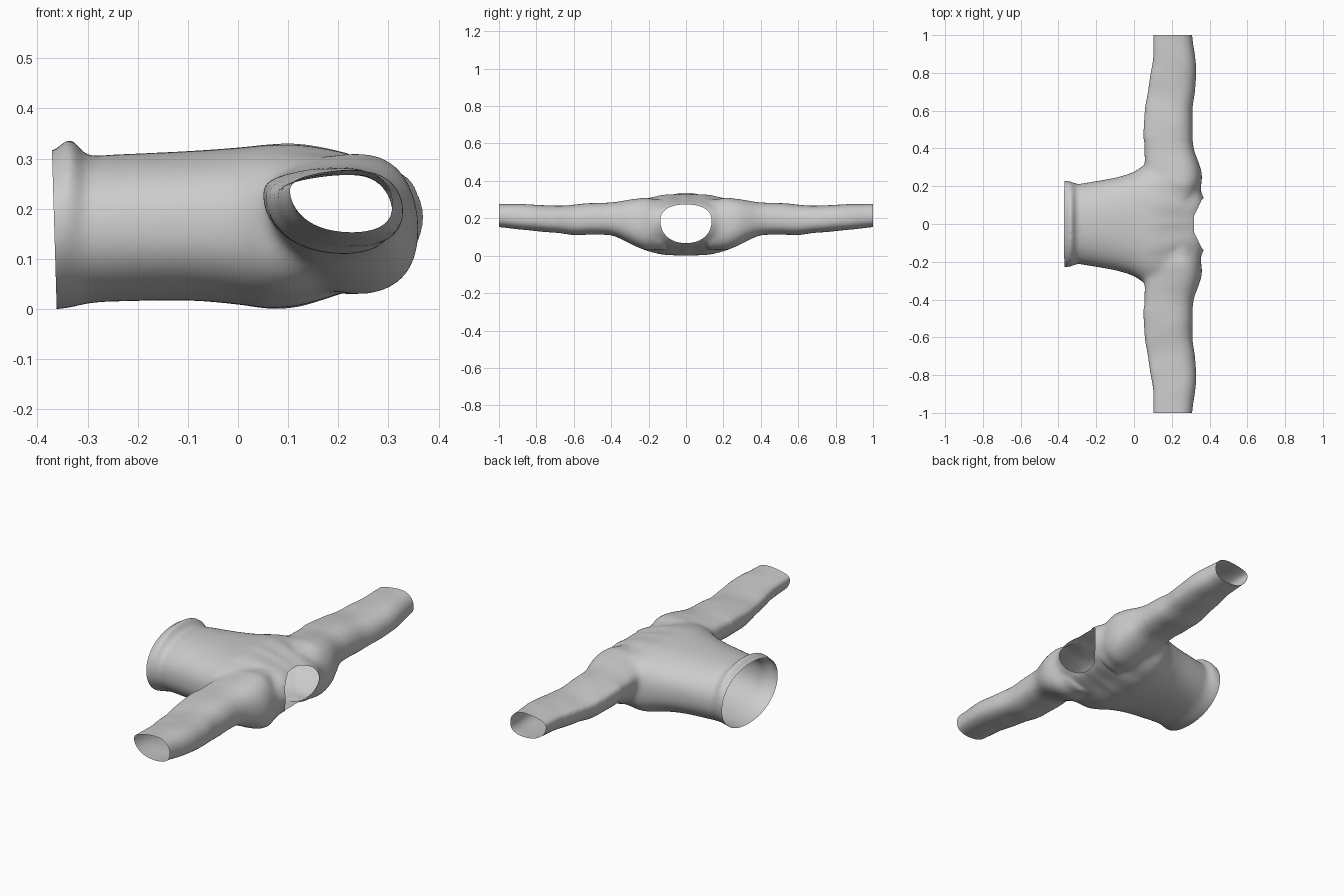
import bpy, bmesh, math

if "Cube" in bpy.data.objects:
    bpy.data.objects.remove(bpy.data.objects["Cube"])

N = 64


def spline(rows, steps=6):
    """Catmull-Rom interpolation through rows of station values."""
    out = []
    for i in range(len(rows) - 1):
        a, b, c, d = (rows[max(0, min(len(rows) - 1, i + k))] for k in (-1, 0, 1, 2))
        for s in range(steps):
            t = s / steps
            out.append([0.5 * (2 * q + (r - p) * t + (2 * p - 5 * q + 4 * r - w) * t * t
                               + (3 * q - p - 3 * r + w) * t ** 3)
                        for p, q, r, w in zip(a, b, c, d)])
    return out + [list(rows[-1])]


def loft(bm, rings):
    """Closed, capped tube through rings of points."""
    loops = [[bm.verts.new(p) for p in ring] for ring in rings]
    faces = [bm.faces.new(loops[0]), bm.faces.new(loops[-1])]
    for a, b in zip(loops, loops[1:]):
        for i in range(N):
            j = (i + 1) % N
            faces.append(bm.faces.new((a[i], a[j], b[j], b[i])))
    bmesh.ops.recalc_face_normals(bm, faces=faces)


def spow(v, e):
    return math.copysign(abs(v) ** e, v)


# Torso stations: x, half width, bottom z, top z, section exponent
torso = [(-.42, .226, .0, .315, .95), (-.37, .229, .0, .316, .95), (-.335, .225, .004, .340, .95),
         (-.30, .212, .012, .308, .92), (-.25, .219, .016, .309, .9), (-.10, .245, .018, .316, .85),
         (0, .277, .010, .323, .8), (.06, .315, .002, .329, .78), (.12, .318, .006, .330, .75),
         (.20, .302, .030, .316, .75), (.28, .272, .055, .292, .78), (.33, .235, .085, .272, .85),
         (.36, .165, .105, .260, .95), (.385, .12, .13, .25, 1)]
# Sleeve stations: y, min x, max x, bottom z, top z
sleeve = [(.12, .07, .33, .03, .30), (.20, .07, .352, .030, .310), (.26, .065, .362, .045, .308),
          (.33, .056, .342, .080, .297), (.40, .053, .317, .110, .286), (.50, .05, .31, .113, .283),
          (.60, .057, .31, .112, .274), (.70, .072, .322, .124, .268), (.80, .088, .33, .132, .274),
          (.90, .102, .322, .143, .277), (1.0, .102, .308, .153, .279), (1.06, .10, .305, .155, .279)]

bm = bmesh.new()
rings = []
for x, h, lo, hi, e in spline(torso):
    ring = []
    for k in range(N):
        a = math.tau * k / N
        ring.append((x, h * spow(math.cos(a), e),
                     (lo + hi) / 2 + (hi - lo) / 2 * spow(math.sin(a), e)))
    rings.append(ring)
loft(bm, rings)

# Sleeves have an egg section, thin and raised toward the hem side
for side in (1, -1):
    rings = []
    for y, x0, x1, lo, hi in spline(sleeve):
        ring = []
        for k in range(N):
            a = math.tau * k / N
            u, v = spow(math.cos(a), .9), spow(math.sin(a), .85)
            taper = .5 * (1 - u)
            v = v * (1 - .25 * taper) + .26 * taper * (1 - abs(v))
            v += .12 * u * (1 - v * v) * -1
            ring.append((x0 + (x1 - x0) / 2 * (1 + u), side * y, v))
        # stretch the section to the exact height of the station
        a, b = min(p[2] for p in ring), max(p[2] for p in ring)
        rings.append([(p[0], p[1], lo + (hi - lo) * (p[2] - a) / (b - a)) for p in ring])
    loft(bm, rings)

mesh = bpy.data.meshes.new("sweater")
bm.to_mesh(mesh)
bm.free()
obj = bpy.data.objects.new("sweater", mesh)
bpy.context.collection.objects.link(obj)
bpy.context.view_layer.objects.active = obj
obj.select_set(True)

# Fuse torso and sleeves into one skin
mod = obj.modifiers.new("fuse", 'REMESH')
mod.mode = 'VOXEL'
mod.voxel_size = .008
bpy.ops.object.modifier_apply(modifier=mod.name)

bm = bmesh.new()
bm.from_mesh(mesh)


def relax(verts, times):
    for _ in range(times):
        bmesh.ops.smooth_vert(bm, verts=verts, factor=.5,
                              use_axis_x=True, use_axis_y=True, use_axis_z=True)


relax(bm.verts[:], 8)
relax([v for v in bm.verts if .15 < abs(v.co.y) < .45 and v.co.x > -.05], 25)
bm.normal_update()

# Soft cloth folds: faint on the sleeves, fanning out beside the neck
for v in bm.verts:
    x, y, z = v.co
    ay = abs(y)
    arm = max(0, min(1, (ay - .36) / .1))
    yoke = max(0, min(1, (x - .05) / .15)) * max(0, min(1, (.3 - ay) / .1))
    v.co += v.normal * (.0008 * arm * math.sin(38 * ay + 14 * x + 10 * z)
                        + .002 * yoke * math.cos(50 * ay + 6 * x))

# Open the cuffs and hem
for co, no in (((0, 1, 0), (0, 1, 0)), ((0, -1, 0), (0, -1, 0)), ((-.366, 0, .15), (-1, 0, -.03))):
    bmesh.ops.bisect_plane(bm, geom=bm.verts[:] + bm.edges[:] + bm.faces[:],
                           plane_co=co, plane_no=no, clear_outer=True)

# Open the neck and snap its rim to a clean oval, broader toward the top
CZ, RY, RZ = .172, .136, .103


def neck(co):
    dz = (co.z - CZ) / RZ
    dy = co.y / (RY * (1 + .1 * max(-1, min(1, dz))))
    return (abs(dy) ** 2.3 + abs(dz) ** 2.3) ** (1 / 2.3)


bmesh.ops.delete(bm, geom=[v for v in bm.verts if v.co.x > .2 and neck(v.co) < 1], context='VERTS')
# trim loose corners so the rim follows the oval
loose = [f for f in bm.faces if f.calc_center_median().x > .2
         and sum(e.is_boundary for e in f.edges) > 1 and abs(f.calc_center_median().y) < .3]
bmesh.ops.delete(bm, geom=loose, context='FACES')
rim = [v for v in bm.verts if v.is_boundary and v.co.x > .2 and abs(v.co.y) < .3]
for _ in range(12):
    new_x = {}
    for v in rim:
        near = [e.other_vert(v).co.x for e in v.link_edges if e.is_boundary]
        new_x[v] = .5 * v.co.x + .5 * sum(near) / len(near)
    for v, x in new_x.items():
        v.co.x = x
for v in rim:
    for _ in range(4):
        e = neck(v.co)
        v.co.y /= e
        v.co.z = CZ + (v.co.z - CZ) / e
relax([v for v in bm.verts if not v.is_boundary and v.co.x > .2 and neck(v.co) < 1.35], 8)

low = min(v.co.z for v in bm.verts)
for v in bm.verts:
    v.co.z -= low
bm.to_mesh(mesh)
bm.free()
bpy.ops.object.shade_smooth()
